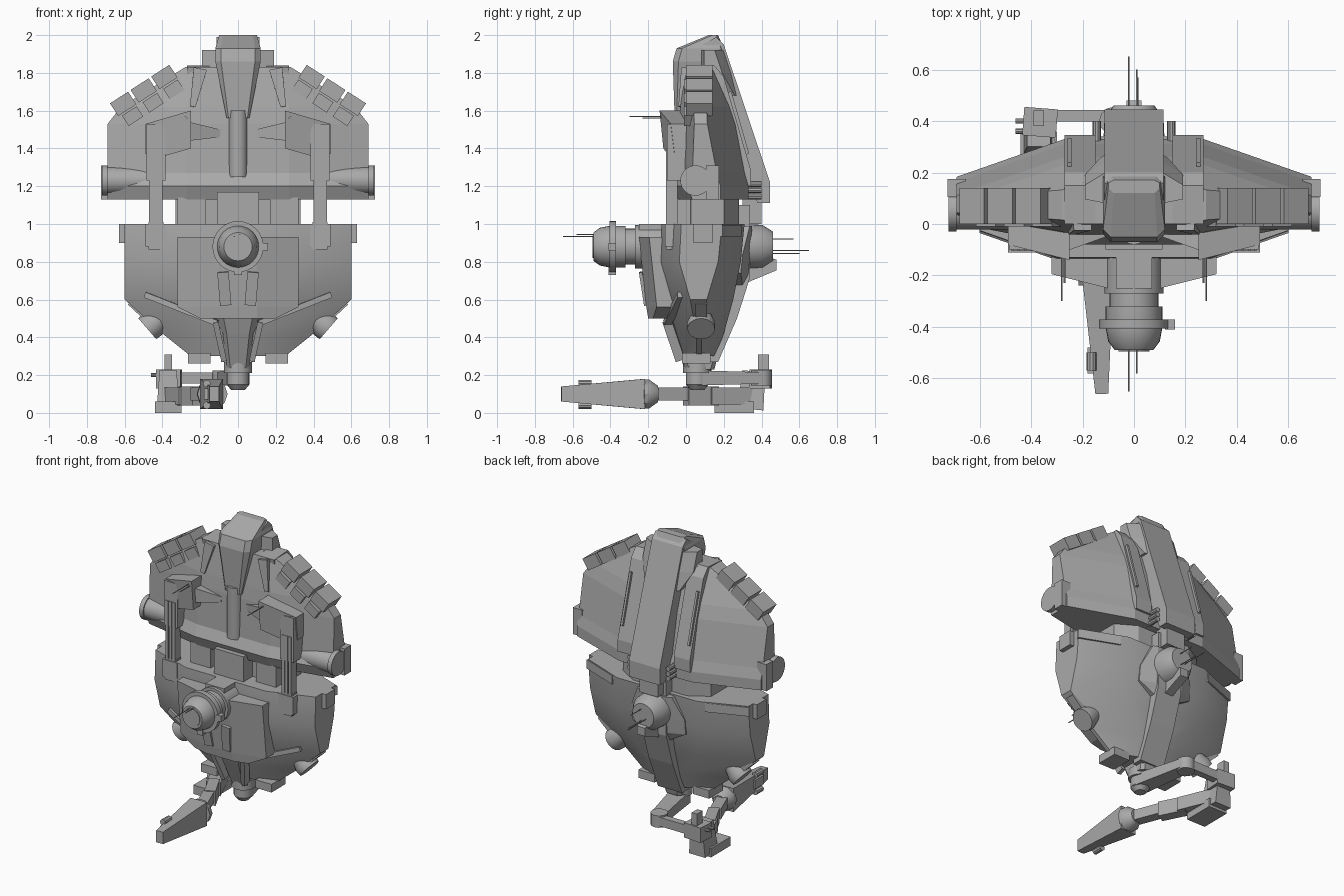
import bpy, bmesh, math
from mathutils import Vector

cube = bpy.data.objects.get("Cube")
if cube:
    bpy.data.objects.remove(cube, do_unlink=True)

shade = (.4, .4, .4, 1)
grey = bpy.data.materials.new("hull_grey")
grey.use_nodes = True
grey.diffuse_color = shade
grey.node_tree.nodes["Principled BSDF"].inputs["Base Color"].default_value = shade


def loft(name, rings, smooth=False):
    """Skin a list of equal-length point rings and cap both ends."""
    bm = bmesh.new()
    rows = [[bm.verts.new(point) for point in ring] for ring in rings]
    for low, high in zip(rows, rows[1:]):
        for i in range(len(low)):
            bm.faces.new((low[i - 1], low[i], high[i], high[i - 1]))
    bm.faces.new(rows[0])
    bm.faces.new(rows[-1])
    bmesh.ops.recalc_face_normals(bm, faces=bm.faces)
    mesh = bpy.data.meshes.new(name)
    bm.to_mesh(mesh)
    bm.free()
    mesh.materials.append(grey)
    part = bpy.data.objects.new(name, mesh)
    bpy.context.collection.objects.link(part)
    if smooth:
        bpy.ops.object.select_all(action="DESELECT")
        part.select_set(True)
        bpy.context.view_layer.objects.active = part
        bpy.ops.object.shade_smooth_by_angle(angle=math.radians(35))


def hull(name, rows, front_slope, back_slope, smooth=False):
    """Symmetric faceted hull; row = height, half width, flat half width, front y, back y."""
    rings = []
    for z, wide, flat, front, back in rows:
        front_edge = front + front_slope * (wide - flat)
        back_edge = back - back_slope * (wide - flat)
        half = [(flat, front), (wide, front_edge), (wide, back_edge), (flat, back)]
        rings.append([(x, y, z) for x, y in half] + [(-x, y, z) for x, y in reversed(half)])
    loft(name, rings, smooth)


def box(name, x, y, z):
    loft(name, [[(x[0], y[0], h), (x[1], y[0], h), (x[1], y[1], h), (x[0], y[1], h)] for h in z])


def frame(start, end):
    direction = (Vector(end) - Vector(start)).normalized()
    reference = Vector((0, 1, 0)) if abs(direction.z) > .9 else Vector((0, 0, 1))
    across = direction.cross(reference).normalized()
    return across, across.cross(direction)


def beam(name, start, end, size, end_size=None):
    """Rectangular beam between two points, optionally tapered."""
    across, upward = frame(start, end)
    rings = []
    for point, (width, height) in ((start, size), (end, end_size or size)):
        a, b = across * width / 2, upward * height / 2
        middle = Vector(point)
        rings.append([middle - a - b, middle + a - b, middle + a + b, middle - a + b])
    loft(name, rings)


def turned(name, start, end, profile, sides=32):
    """Round part; profile = (fraction along the axis, radius)."""
    across, upward = frame(start, end)
    angles = [math.tau * i / sides for i in range(sides)]
    loft(name, [[Vector(start).lerp(Vector(end), t)
                 + (across * math.cos(q) + upward * math.sin(q)) * radius for q in angles]
                for t, radius in profile], True)


def rod(name, start, end, radius, sides=32):
    turned(name, start, end, ((0, radius), (1, radius)), sides)


def antenna(name, x, z, root, tip):
    rod(name, (x, root, z), (x, tip, z), .003, 6)


def side_prism(name, outline, left, right):
    loft(name, [[(x, y, z) for y, z in outline] for x in (left, right)])


# Main shells
hull("upper_shell", [(1.13, .69, .27, -.05, .33), (1.2, .69, .27, -.08, .33), (1.27, .69, .27, -.05, .31),
                     (1.53, .69, .27, -.04, .26), (1.62, .62, .27, -.03, .23), (1.83, .28, .2, 0, .16)], .2, .35)
hull("waist", [(.95, .33, .2, 0, .28), (1.16, .33, .2, 0, .28)], .2, .6)
hull("lower_shell", [(.3, .25, .06, -.01, .16), (.42, .4, .1, -.05, .2), (.6, .6, .25, -.1, .25),
                     (.8, .6, .3, -.14, .29), (1, .6, .3, -.13, .31)], .35, .4, True)
hull("chest_plate", [(.5, .2, .1, -.2, 0), (.56, .32, .1, -.21, 0), (.93, .32, .1, -.25, 0)], .25, .2)
hull("chin_keel", [(.23, .06, .04, 0, .15), (.42, .08, .06, -.08, .2), (.52, .13, .08, -.12, .2)], 1, 1)
box("waist_buckle", (-.11, .11), (-.1, 0), (.9, 1.17))
rod("chest_post", (0, -.03, 1.25), (0, -.03, 1.6), .05, 16)

# Head and spine
hull("head", [(1.56, .06, .05, -.06, .1), (1.86, .12, .09, -.07, .2), (1.93, .12, .09, -.05, .2),
              (2, .1, .08, .12, .17)], 1, .5)
side_prism("spine", [(0, 1.9), (.16, 1.99), (.2, 1.95), (.445, 1.22), (.445, 1.11),
                     (.38, 1.11), (.32, 1.25), (.05, 1.5)], -.115, .115)
hull("head_collar", [(1.68, .13, .11, .1, .27), (1.8, .19, .11, .08, .24), (1.92, .19, .11, .08, .2)], .2, .6)
box("spine_foot", (-.07, .07), (.3, .4), (1, 1.2))

# Front turret
turret_height = .88


def on_turret_axis(y):
    return (0, y, turret_height)


rod("turret_housing", on_turret_axis(-.08), on_turret_axis(-.27), .115, 16)
box("turret_housing_top", (-.07, .07), (-.25, -.1), (.9, 1))
rod("turret_neck", on_turret_axis(-.2), on_turret_axis(-.33), .095)
turned("front_turret", on_turret_axis(-.32), on_turret_axis(-.49), ((0, .11), (.5, .11), (.8, .1), (1, .075)))
rod("turret_ring", on_turret_axis(-.37), on_turret_axis(-.405), .135)
rod("turret_lens", on_turret_axis(-.48), on_turret_axis(-.495), .06)
beam("turret_side_tab", (.12, -.39, turret_height), (.16, -.39, turret_height), (.04, .04))
beam("turret_lower_tab", (0, -.39, .77), (0, -.39, .73), (.04, .04))
antenna("long_turret_antenna", -.02, .935, -.45, -.65)
antenna("short_turret_antenna", .01, .945, -.45, -.58)

# Rear turret and lower spine
side_prism("lower_spine", [(.2, 1.1), (.34, 1.1), (.34, .72), (.27, .5), (.17, .27), (.1, .27)], -.09, .09)
hull("rear_flange", [(.66, .06, .04, .2, .31), (.74, .2, .1, .2, .33), (.84, .2, .1, .2, .34),
                     (.99, .13, .1, .2, .35)], .2, .4)
turned("rear_turret", on_turret_axis(.3), on_turret_axis(.46), ((0, .12), (.65, .115), (1, .08)))
side_prism("rear_fin", [(.3, .68), (.48, .755), (.48, .81), (.42, .83), (.3, .8)], -.03, .03)
antenna("long_rear_antenna", -.02, .86, .4, .65)
antenna("upper_rear_antenna", .015, .92, .4, .57)
antenna("lower_rear_antenna", .01, .845, .4, .6)

# Mirrored parts
for side, s in (("left_", 1), ("right_", -1)):
    def P(x, y, z):
        return (s * x, y, z)

    # Raised back panels with rails and clips
    side_prism(side + "back_panel", [(0, 1.83), (.15, 1.84), (.2, 1.78), (.345, 1.28), (.345, 1.2), (.1, 1.2)],
               s * .15, s * .27)
    beam(side + "back_rail", P(.25, .23, 1.7), P(.25, .325, 1.37), (.015, .02))
    beam(side + "chest_rib", P(.2, 0, 1.82), P(.24, -.02, 1.62), (.07, .05), (.03, .04))
    for i in range(3):
        height = 1.145 + i / 30
        rod(side + "spine_clip", P(.145, .3, height), P(.145, .4, height), .016, 10)

    # Roof blocks and their clamps
    along = Vector((s * .048, 0, -.031))
    for i in range(3):
        block = Vector(P(.39 + i * .109, .07, 1.778 - i * .071))
        beam(side + "roof_block", block - along, block + along, (.14, .08))
        clamp = block + Vector(P(-.05, -.04, -.065))
        beam(side + "roof_clamp", clamp - along * .8, clamp + along * .8, (.08, .065))

    # Wing pods
    rod(side + "wing_pod", P(.48, .05, 1.23), P(.7, .05, 1.23), .072)
    rod(side + "wing_pod_cap", P(.69, .05, 1.23), P(.72, .05, 1.23), .08)
    beam(side + "wing_tip", P(.69, .14, 1.13), P(.69, .14, 1.31), (.07, .07))

    # Shoulder and gun
    shoulder = ((.25, 1.6, -.14), (.49, 1.53, -.08), (.49, 1.37, -.06), (.39, 1.36, -.09), (.25, 1.4, -.12))
    loft(side + "shoulder", [[P(x, y, z) for x, z, y in shoulder], [P(x, 0, z) for x, z, y in shoulder]])
    gun_centre = .435

    def gun_part(name, offset, low, high, size, y=-.075):
        x = gun_centre + offset
        beam(side + name, P(x, y, low), P(x, y, high), size)

    gun_part("gun_sleeve", 0, 1.23, 1.53, (.1, .12), -.04)
    gun_part("gun_core", 0, .9, 1.4, (.06, .045))
    gun_part("gun_muzzle", 0, .88, 1, (.11, .07))
    gun_part("gun_muzzle_tip", 0, .865, 1.01, (.08, .06))
    for offset in (-.025, 0, .025):
        gun_part("gun_barrel", offset, .9, 1.4, (.02, .06))
    beam(side + "shoulder_bracket", P(.1, -.02, 1.48), P(.27, -.06, 1.49), (.05, .04), (.09, .1))
    antenna(side + "long_shoulder_antenna", s * .28, 1.57, -.1, -.3)
    antenna(side + "short_shoulder_antenna", s * .27, 1.56, -.1, -.23)

    # Lower shell fittings
    beam(side + "hip_plate", P(.58, .09, .95), P(.63, .09, .95), (.1, .1))
    beam(side + "shell_lip", P(.34, .27, .965), P(.6, .17, .965), (.05, .06))
    turned(side + "thruster", P(.37, .08, .54), P(.48, .08, .445), ((0, .04), (.75, .075), (1, .072)))
    beam(side + "thruster_mount", P(.56, .08, .6), P(.42, .08, .47), (.06, .07))
    beam(side + "keel_block", P(.145, .055, .29), P(.265, .055, .29), (.15, .055))
    beam(side + "chin_strip", P(.49, -.025, .625), P(.11, -.1, .475), (.04, .03))
    beam(side + "chin_drop", P(.12, -.1, .485), P(.075, -.03, .28), (.03, .05))
    beam(side + "chest_vent", P(.08, -.24, .745), P(.065, -.213, .57), (.06, .018))
    beam(side + "waist_block", P(.17, 0, 1.07), P(.32, 0, 1.07), (.1, .14))

# Underslung arm
turned("arm_pivot", (0, .06, .27), (0, .06, .12), ((0, .075), (.4, .075), (.4, .06), (.8, .06), (1, .035)), 20)
beam("arm_root", (0, .05, .185), (-.07, .4, .185), (.12, .08), (.09, .06))
rod("arm_rear_joint", (-.08, .4, .145), (-.08, .4, .225), .055, 12)
beam("arm_cross_link", (-.08, .42, .185), (-.32, .42, .185), (.045, .06))
beam("elbow_head", (-.3, .39, .18), (-.43, .4, .18), (.11, .1))
beam("elbow_fin", (-.37, .41, .18), (-.37, .41, .31), (.04, .06))
beam("elbow_post", (-.37, .36, .22), (-.37, .34, .02), (.09, .12), (.12, .14))
box("elbow_base", (-.44, -.3), (.15, .36), (0, .06))
for y in (.36, .4):
    rod("elbow_pin", (-.42, y, .2), (-.46, y, .2), .01, 8)
beam("forearm_rear", (-.37, .36, .09), (-.27, .12, .09), (.09, .09))
beam("forearm_middle", (-.29, .16, .09), (-.21, 0, .09), (.07, .1))
beam("forearm_front", (-.22, 0, .1), (-.15, -.18, .1), (.07, .07))
turned("wrist", (-.145, -.15, .1), (-.135, -.23, .1), ((0, .045), (.6, .08), (1, .08)), 10)
beam("hand_gun", (-.14, -.22, .1), (-.125, -.66, .1), (.12, .16), (.05, .08))
for z in (.155, .04):
    rod("gun_stud", (-.165, -.5, z), (-.165, -.57, z), .02, 10)
box("gun_side_grip", (-.18, -.14), (-.58, -.48), (.07, .13))
